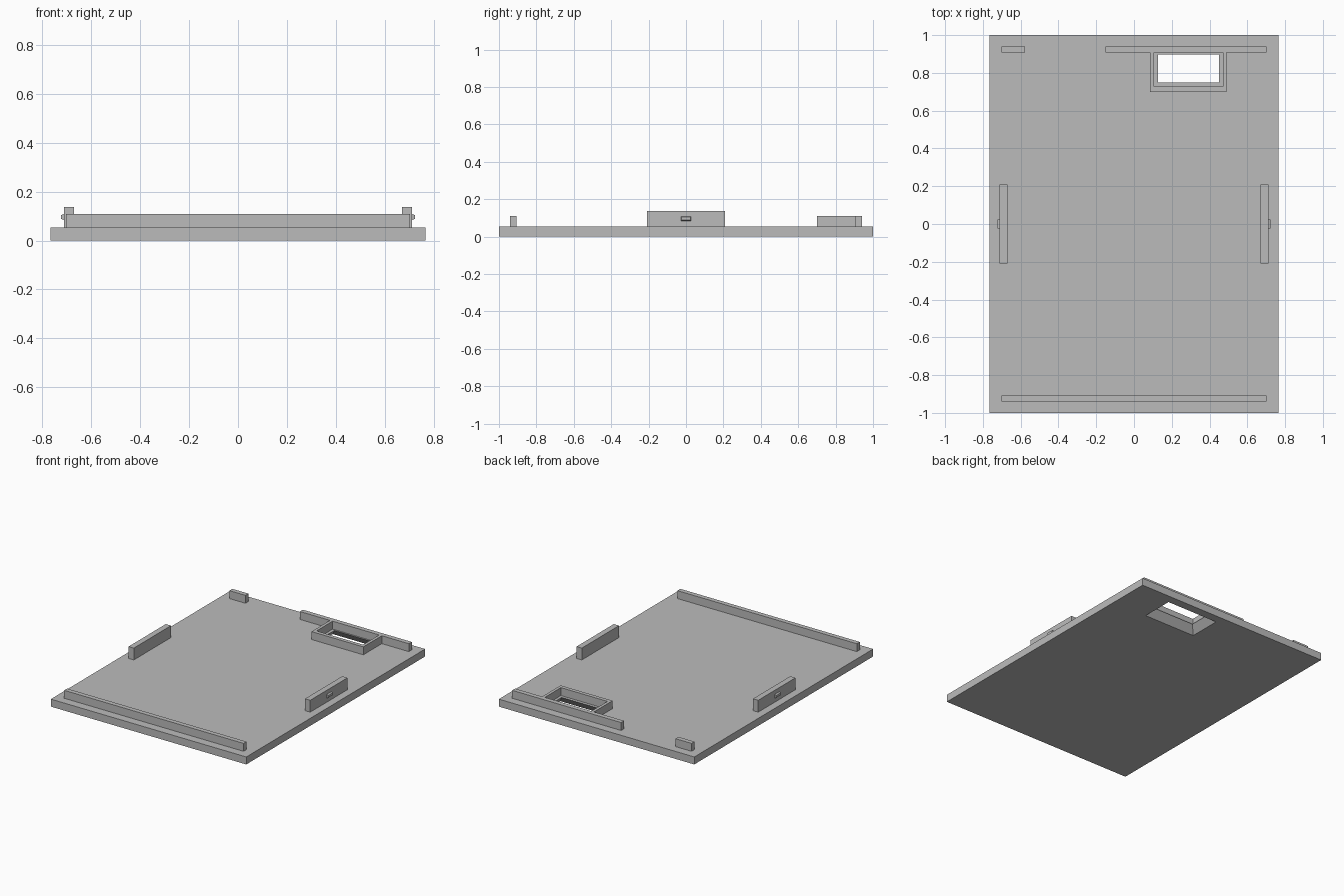
import bpy
import bmesh

if "Cube" in bpy.data.objects:
    bpy.data.objects.remove(bpy.data.objects["Cube"], do_unlink=True)

grey = bpy.data.materials.new("plain grey")
grey.use_nodes = True
grey.diffuse_color = (0.5, 0.5, 0.5, 1)
grey.node_tree.nodes["Principled BSDF"].inputs["Base Color"].default_value = (0.5, 0.5, 0.5, 1)

PLATE_TOP, RAIL_TOP, CLIP_TOP = 0.053, 0.109, 0.137


def rect(x0, x1, y0, y1):
    return [(x0, y0), (x1, y0), (x1, y1), (x0, y1)]


def loop(bm, outline, z):
    return [bm.verts.new((x, y, z)) for x, y in outline]


def bridge(bm, a, b):
    for i in range(len(a)):
        j = (i + 1) % len(a)
        bm.faces.new((a[i], a[j], b[j], b[i]))


def finish(bm, name):
    bmesh.ops.recalc_face_normals(bm, faces=bm.faces)
    mesh = bpy.data.meshes.new(name)
    bm.to_mesh(mesh)
    bm.free()
    mesh.materials.append(grey)
    obj = bpy.data.objects.new(name, mesh)
    bpy.context.collection.objects.link(obj)
    return obj


def prism(name, outline, z0, z1):
    bm = bmesh.new()
    low, high = loop(bm, outline, z0), loop(bm, outline, z1)
    bridge(bm, low, high)
    bm.faces.new(low)
    bm.faces.new(high)
    return finish(bm, name)


# Base plate with a window that flares outward towards the underside
bm = bmesh.new()
edge = rect(-0.765, 0.765, -1, 1)
rings = [loop(bm, edge, 0), loop(bm, edge, PLATE_TOP),
         loop(bm, rect(0.127, 0.45, 0.748, 0.897), PLATE_TOP),
         loop(bm, rect(0.085, 0.492, 0.706, 0.939), 0)]
for k in range(4):
    bridge(bm, rings[k], rings[(k + 1) % 4])
finish(bm, "base_plate")

# Locating rails
prism("front_rail", rect(-0.702, 0.702, -0.94, -0.907), PLATE_TOP, RAIL_TOP)
prism("back_short_rail", rect(-0.702, -0.577, 0.907, 0.94), PLATE_TOP, RAIL_TOP)

# Back rail joined to the window frame, as one outline with a closed pocket
left, right, inner_left, inner_right = 0.085, 0.491, 0.106, 0.47
prism("back_rail", rect(-0.15, 0.702, 0.907, 0.94), PLATE_TOP, RAIL_TOP)
prism("window_frame",
      [(left, 0.907), (left, 0.70), (right, 0.70), (right, 0.907),
       (inner_right, 0.907), (inner_right, 0.727), (inner_left, 0.727), (inner_left, 0.907)],
      PLATE_TOP, RAIL_TOP)

# Side clips with tapered catches
for side, label in ((1, "left"), (-1, "right")):
    x0, x1 = sorted((side * 0.67, side * 0.711))
    prism(label + "_clip", rect(x0, x1, -0.208, 0.208), PLATE_TOP, CLIP_TOP)

    bm = bmesh.new()
    ends = []
    for x, half_y, half_z in ((0.711, 0.027, 0.012), (0.723, 0.024, 0.008)):
        ends.append([bm.verts.new((side * x, y, 0.096 + z))
                     for y, z in rect(-half_y, half_y, -half_z, half_z)])
    bridge(bm, *ends)
    for end in ends:
        bm.faces.new(end)
    finish(bm, label + "_catch")
